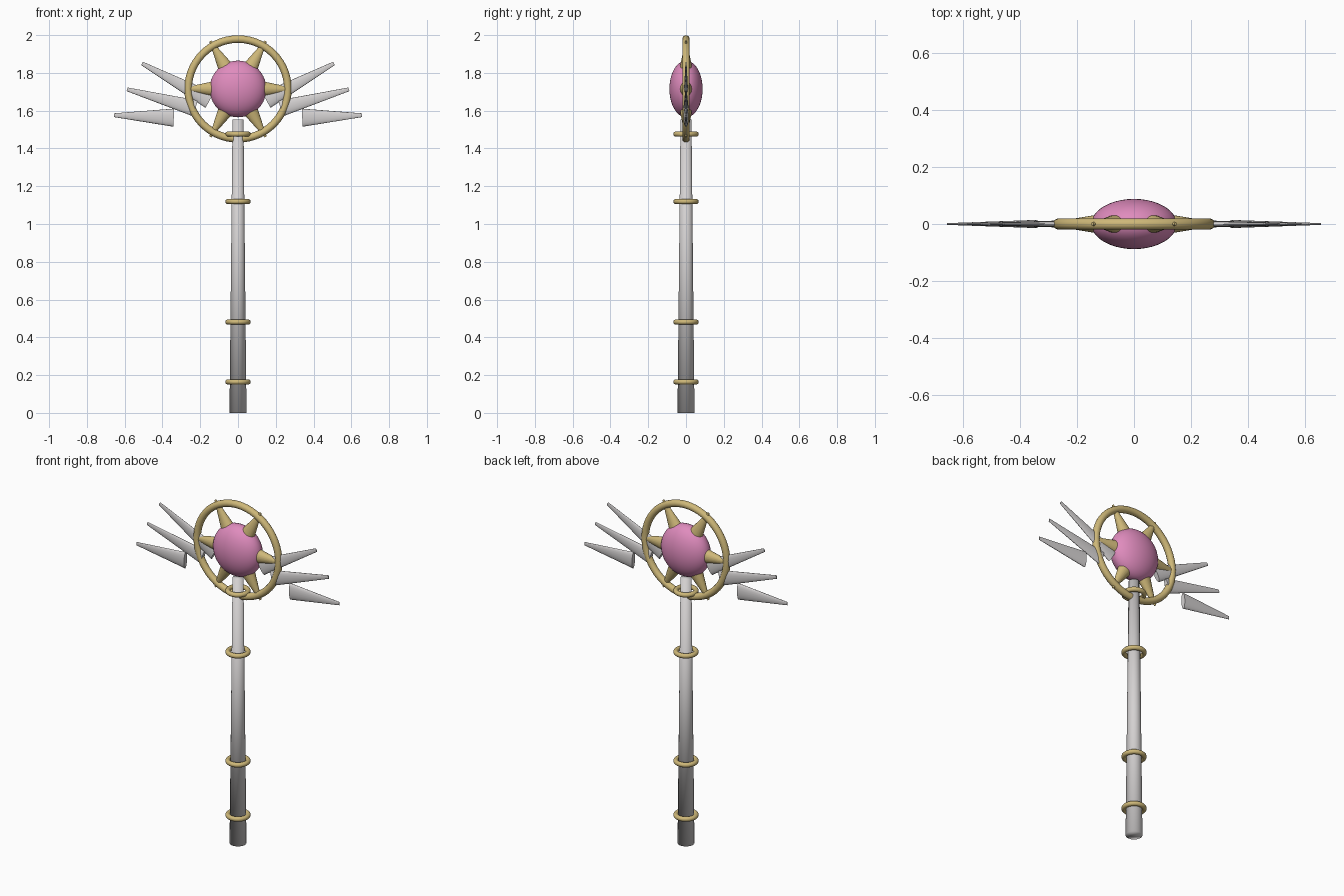
import bpy, math
from mathutils import Vector, Matrix

if "Cube" in bpy.data.objects:
    bpy.data.objects.remove(bpy.data.objects["Cube"])


def material(name, rgb):
    m = bpy.data.materials.new(name)
    m.diffuse_color = (*rgb, 1)
    m.use_nodes = True
    m.node_tree.nodes["Principled BSDF"].inputs["Base Color"].default_value = m.diffuse_color
    return m


SILVER = material("silver", (0.66, 0.64, 0.64))
GOLD = material("gold", (0.62, 0.48, 0.19))
PINK = material("pink", (0.74, 0.26, 0.51))
HUB = 1.715  # height of the head centre


def finish(name, mat, sharp=True):
    ob = bpy.context.object
    ob.name = name
    ob.data.materials.append(mat)
    if sharp:
        bpy.ops.object.shade_smooth_by_angle(angle=math.radians(40))
    else:
        bpy.ops.object.shade_smooth()
    return ob


def flat_cone(name, mat, base, tip, r_base, r_tip, squash, sharp=True):
    """Tapered cone between two (x, z) points, squashed along y."""
    a, b = Vector((base[0], 0, base[1])), Vector((tip[0], 0, tip[1]))
    axis = b - a
    bpy.ops.mesh.primitive_cone_add(vertices=20, radius1=r_base, radius2=r_tip,
                                    depth=axis.length)
    ob = finish(name, mat, sharp)
    z = axis.normalized()
    y = Vector((0, 1, 0))
    x = y.cross(z)
    rot = Matrix((x, y, z)).transposed().to_4x4()
    ob.data.transform(rot @ Matrix.Diagonal((1, squash, 1, 1)))
    ob.location = (a + b) / 2
    return ob


# Tapered shaft
bpy.ops.mesh.primitive_cone_add(vertices=32, radius1=0.045, radius2=0.029,
                                depth=1.553, location=(0, 0, 1.553 / 2))
finish("shaft", SILVER, sharp=False)

# Bands around the shaft
for i, z in enumerate((0.164, 0.481, 1.119, 1.476)):
    bpy.ops.mesh.primitive_torus_add(major_radius=0.054, minor_radius=0.0135,
                                     major_segments=40, minor_segments=12,
                                     location=(0, 0, z))
    finish(f"shaft_band_{i + 1}", GOLD)

# Upright ring around the head
bpy.ops.mesh.primitive_torus_add(major_radius=0.264, minor_radius=0.02,
                                 major_segments=56, minor_segments=14,
                                 location=(0, 0, HUB),
                                 rotation=(math.pi / 2, 0, 0))
finish("head_ring", GOLD)

# Flattened orb
bpy.ops.mesh.primitive_uv_sphere_add(segments=40, ring_count=20, radius=1,
                                     location=(0, 0, HUB))
orb = finish("orb", PINK)
orb.scale = (0.15, 0.088, 0.15)

# Spikes joining orb and ring
for i in range(6):
    t = math.radians(60 * i)
    c, s = math.cos(t), math.sin(t)
    flat_cone(f"spike_{i + 1}", GOLD, (0.1 * c, HUB + 0.1 * s),
              (0.293 * c, HUB + 0.293 * s), 0.047, 0.006, 0.8)

# Wing blades: base point, tip point, base half width
BLADES = (
    ("upper_blade", (0.15, 1.655), (0.508, 1.85), 0.046),
    ("middle_blade", (0.225, 1.612), (0.587, 1.713), 0.044),
    ("lower_blade", (0.34, 1.563), (0.656, 1.576), 0.048),
)
for side, label in ((1, "right"), (-1, "left")):
    for name, base, tip, w in BLADES:
        flat_cone(f"{name}_{label}", SILVER, (side * base[0], base[1]),
                  (side * tip[0], tip[1]), w, 0.010, 0.3)
